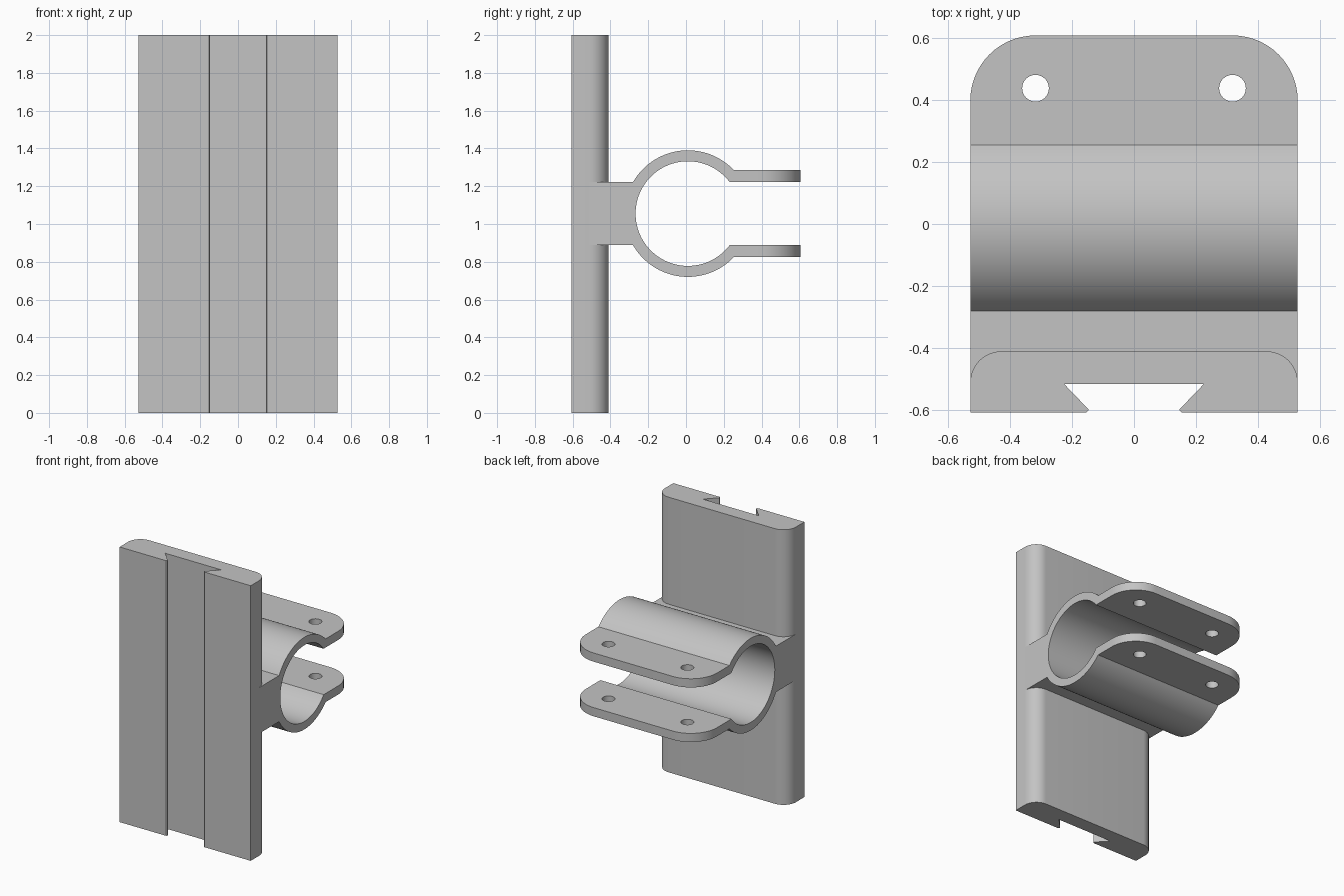
import bpy, bmesh
from math import sin, cos, asin, pi
from mathutils import Vector

if "Cube" in bpy.data.objects:
    bpy.data.objects.remove(bpy.data.objects["Cube"])

grey = bpy.data.materials.new("plain_grey")
grey.use_nodes = True
grey.diffuse_color = (0.55, 0.55, 0.55, 1)
grey.node_tree.nodes["Principled BSDF"].inputs["Base Color"].default_value = (0.55, 0.55, 0.55, 1)

HALF_W, FRONT, BACK, HEIGHT = 0.527, -0.607, 0.607, 2.0


def arc(cx, cy, r, start, end, steps):
    return [(cx + r * cos(start + (end - start) * i / steps),
             cy + r * sin(start + (end - start) * i / steps)) for i in range(steps + 1)]


def extrude(name, points, move, rounded=None, radius=0):
    """Extrude a closed outline; optionally round the edges chosen by a rule."""
    bm = bmesh.new()
    face = bm.faces.new([bm.verts.new(p) for p in points])
    out = bmesh.ops.extrude_face_region(bm, geom=[face])
    bmesh.ops.translate(bm, vec=move, verts=[v for v in out["geom"] if isinstance(v, bmesh.types.BMVert)])
    bmesh.ops.recalc_face_normals(bm, faces=bm.faces[:])
    if rounded:
        bmesh.ops.bevel(bm, geom=[e for e in bm.edges if rounded(e)], offset=radius,
                        segments=14, profile=0.5, affect='EDGES')
    mesh = bpy.data.meshes.new(name)
    bm.to_mesh(mesh)
    bm.free()
    mesh.materials.append(grey)
    obj = bpy.data.objects.new(name, mesh)
    bpy.context.collection.objects.link(obj)
    return obj


def smooth(obj):
    bpy.ops.object.select_all(action='DESELECT')
    obj.select_set(True)
    bpy.context.view_layer.objects.active = obj
    bpy.ops.object.shade_smooth_by_angle(angle=0.5)


# Mounting plate: rounded back corners and a dovetail groove in the front
right_half = [(0.225, -0.515), (0.147, -0.596), (0.147, -0.6), (0.154, FRONT), (HALF_W, FRONT)]
right_half += arc(HALF_W - 0.1, -0.51, 0.1, 0, pi / 2, 12)
outline = right_half + [(-x, y) for x, y in reversed(right_half)]
plate = extrude("mounting_plate", [(x, y, 0) for x, y in outline], (0, 0, HEIGHT))
smooth(plate)

# Pipe clamp: neck, open ring and two flanges as one side profile (y, height from ring centre)
CY, CZ, R_OUT, R_IN = 0.01, 1.055, 0.335, 0.277
GAP, FLANGE_TOP = 0.167, 0.23
neck_a = pi - asin(GAP / R_OUT)
upper = [(-0.51, GAP)]
upper += arc(CY, 0, R_OUT, neck_a, asin(FLANGE_TOP / R_OUT), 32)
upper += [(BACK, FLANGE_TOP), (BACK, GAP)]
upper += arc(CY, 0, R_IN, asin(GAP / R_IN), pi, 40)
profile = upper + [(y, -z) for y, z in reversed(upper[:-1])]


def flange_corner(edge):
    a, b = (v.co for v in edge.verts)
    return min(a.y, b.y) > BACK - 0.001 and abs(a.x - b.x) < 0.001


clamp = extrude("pipe_clamp", [(-HALF_W, y, CZ + z) for y, z in profile],
                (2 * HALF_W, 0, 0), flange_corner, 0.21)

# Bolt holes through both flanges
for side, label in ((1, "left"), (-1, "right")):
    ring = arc(side * 0.317, 0.437, 0.043, 0, 2 * pi, 32)[:-1]
    cutter = extrude(label + "_bolt_hole_cutter", [(x, y, 0.6) for x, y in ring], (0, 0, 0.9))
    cutter.hide_render = True
    cutter.hide_viewport = True
    cut = clamp.modifiers.new(label + "_bolt_hole", 'BOOLEAN')
    cut.operation = 'DIFFERENCE'
    cut.solver = 'EXACT'
    cut.object = cutter

# Bake the holes so that the edge shading follows them
bpy.context.view_layer.update()
baked = bpy.data.meshes.new_from_object(clamp.evaluated_get(bpy.context.evaluated_depsgraph_get()))
clamp.modifiers.clear()
clamp.data = baked
for obj in [o for o in bpy.data.objects if o.name.endswith("_cutter")]:
    bpy.data.objects.remove(obj)
smooth(clamp)
